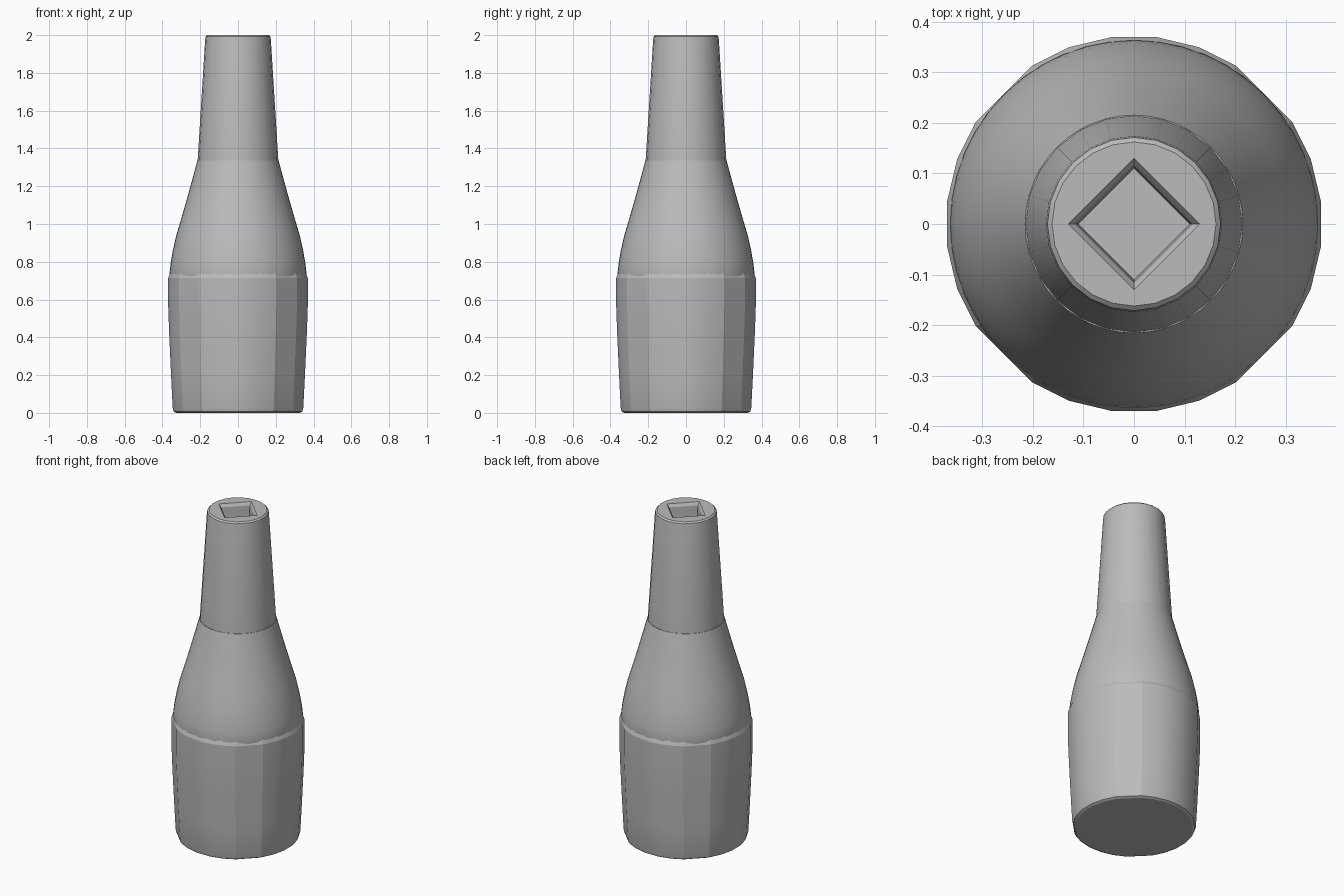
import bpy
import bmesh
from math import cos, sin, radians

if "Cube" in bpy.data.objects:
    bpy.data.objects.remove(bpy.data.objects["Cube"], do_unlink=True)

GREY = (0.5, 0.5, 0.5)
grey = bpy.data.materials.new("grey")
grey.use_nodes = True
grey.diffuse_color = (*GREY, 1)
grey.node_tree.nodes["Principled BSDF"].inputs["Base Color"].default_value = (*GREY, 1)


def lathe(name, profile, angles, smooth=None):
    """Capped solid whose rings follow (radius, height) points, bottom to top."""
    bm = bmesh.new()
    rings = [[bm.verts.new((r * cos(radians(a)), r * sin(radians(a)), z)) for a in angles]
             for r, z in profile]
    n = len(angles)
    for low, high in zip(rings, rings[1:]):
        for i in range(n):
            j = (i + 1) % n
            bm.faces.new((low[i], low[j], high[j], high[i]))
    bm.faces.new(rings[0][::-1])
    bm.faces.new(rings[-1])
    mesh = bpy.data.meshes.new(name)
    bm.to_mesh(mesh)
    bm.free()
    mesh.materials.append(grey)
    obj = bpy.data.objects.new(name, mesh)
    bpy.context.collection.objects.link(obj)
    if smooth:
        bpy.ops.object.select_all(action="DESELECT")
        obj.select_set(True)
        bpy.context.view_layer.objects.active = obj
        bpy.ops.object.shade_smooth_by_angle(angle=radians(smooth))
    return obj


# Facet corners: wider flats on the four diagonals
facets = [quarter + a for quarter in (0, 90, 180, 270)
          for a in (6.8, 20, 33, 57, 70, 83.2)]
round_steps = [i * 7.5 for i in range(48)]

# Lower body with a rounded base edge and a chamfer buried in the shoulder
lathe("lower_body", [(0.33, 0), (0.343, 0.007), (0.348, 0.025), (0.357, 0.2),
                     (0.367, 0.42), (0.372, 0.56), (0.372, 0.715), (0.346, 0.78)],
      facets, 14)

# Shoulder tapering up to the neck
lathe("shoulder", [(0.34, 0.6), (0.363, 0.735), (0.357, 0.79), (0.345, 0.86),
                   (0.327, 0.94), (0.303, 1.02), (0.26, 1.17), (0.215, 1.335)],
      round_steps, 20)

# Neck with a rounded rim
neck = lathe("neck", [(0.214, 1.33), (0.174, 1.975), (0.171, 1.992), (0.162, 2.0)],
             round_steps[::2], 20)

# Square socket with a chamfered mouth, cut into the top of the neck
socket = lathe("socket_cutter", [(0.11, 1.9), (0.115, 1.982), (0.13, 2.0), (0.13, 2.05)],
               [0, 90, 180, 270])
socket.hide_render = True
cut = neck.modifiers.new("socket", "BOOLEAN")
cut.operation = "DIFFERENCE"
cut.solver = "EXACT"
cut.object = socket
bpy.context.view_layer.objects.active = neck
bpy.ops.object.modifier_move_to_index(modifier=cut.name, index=0)
bpy.ops.object.modifier_apply(modifier=cut.name)
bpy.data.objects.remove(socket, do_unlink=True)
bpy.ops.object.shade_smooth_by_angle(angle=radians(20))
